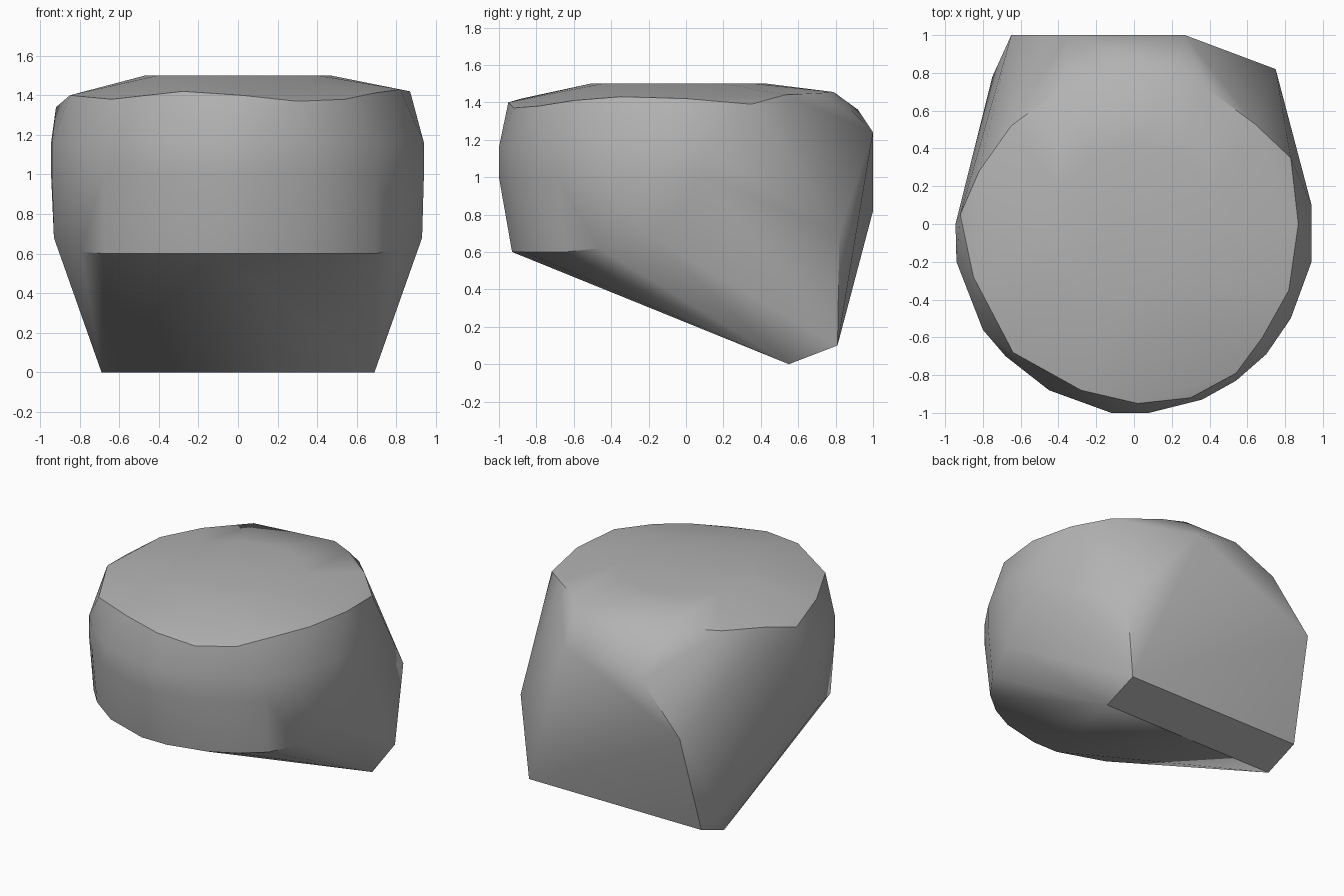
import bpy
import bmesh
from math import cos, sin, tau, radians

default_cube = bpy.data.objects.get("Cube")
if default_cube:
    bpy.data.objects.remove(default_cube, do_unlink=True)


def make_material(name, colour):
    material = bpy.data.materials.new(name)
    material.use_nodes = True
    material.diffuse_color = colour
    shader = material.node_tree.nodes["Principled BSDF"]
    shader.inputs["Base Color"].default_value = colour
    shader.inputs["Roughness"].default_value = 0.8
    return material


def level(outline, height, scale_x=1.0, scale_y=1.0):
    """Place a plan outline at one height."""
    return [(x * scale_x, y * scale_y, height) for x, y in outline]


def circle(radius, height, centre_y, count):
    return [(radius * cos(tau * i / count),
             centre_y + radius * sin(tau * i / count), height)
            for i in range(count)]


def hull_object(name, points, material, smooth_angle):
    """Wrap the points in a convex skin and smooth its gentle edges."""
    bm = bmesh.new()
    for point in points:
        bm.verts.new(point)
    result = bmesh.ops.convex_hull(bm, input=list(bm.verts))
    loose = [v for v in bm.verts if not v.link_faces]
    bmesh.ops.delete(bm, geom=loose, context="VERTS")
    bmesh.ops.recalc_face_normals(bm, faces=list(bm.faces))
    mesh = bpy.data.meshes.new(name)
    bm.to_mesh(mesh)
    bm.free()
    mesh.materials.append(material)
    obj = bpy.data.objects.new(name, mesh)
    bpy.context.collection.objects.link(obj)
    bpy.ops.object.select_all(action="DESELECT")
    bpy.context.view_layer.objects.active = obj
    obj.select_set(True)
    bpy.ops.object.shade_smooth_by_angle(angle=smooth_angle)
    return obj


# Widest outline of the rounded front and sides
girth = [(0.94, 0.1), (0.94, -0.2), (0.83, -0.5), (0.7, -0.69),
         (0.54, -0.83), (0.36, -0.93), (0.08, -1), (-0.12, -1),
         (-0.45, -0.88), (-0.68, -0.7), (-0.8, -0.56),
         (-0.94, -0.2), (-0.945, 0.0)]
body = level(girth, 1.0) + level(girth, 1.16)

# Lower front edge, climbing slightly towards the sides
front_edge = [(x * 0.99, y * 0.93, 0.6 + max(0, y + 0.6) * 0.2)
              for x, y in girth if y < -0.1]

# Uneven rim around the top
rim = [(-0.92, 0.05, 1.34), (-0.82, 0.28, 1.4), (-0.65, 0.52, 1.42),
       (-0.38, 0.72, 1.45), (0.22, 0.79, 1.455), (0.38, 0.72, 1.45),
       (0.64, 0.53, 1.44), (0.83, 0.35, 1.39), (0.87, 0, 1.42),
       (0.82, -0.35, 1.43), (0.68, -0.6, 1.41), (0.54, -0.79, 1.38),
       (0.3, -0.92, 1.37), (0.02, -0.95, 1.4), (-0.28, -0.88, 1.42),
       (-0.64, -0.68, 1.38), (-0.85, -0.28, 1.4)]

# Gently domed top
crown = circle(0.47, 1.5, -0.04, 12)

# Narrow foot, mirrored left to right
foot = [(side * 0.69, y, z) for side in (-1, 1)
        for y, z in ((0.55, 0), (0.81, 0.1))]

# Broad chipped back
back = [(0.75, 0.82, 0.7), (-0.65, 1, 0.82), (-0.75, 0.78, 0.4),
        (0.27, 1, 1.24), (-0.35, 1, 1.16), (-0.1, 0.92, 1.36)]

stone_grey = make_material("stone_grey", (0.45, 0.45, 0.45, 1))
hull_object("rock", body + front_edge + rim + crown + foot + back,
            stone_grey, radians(38))
